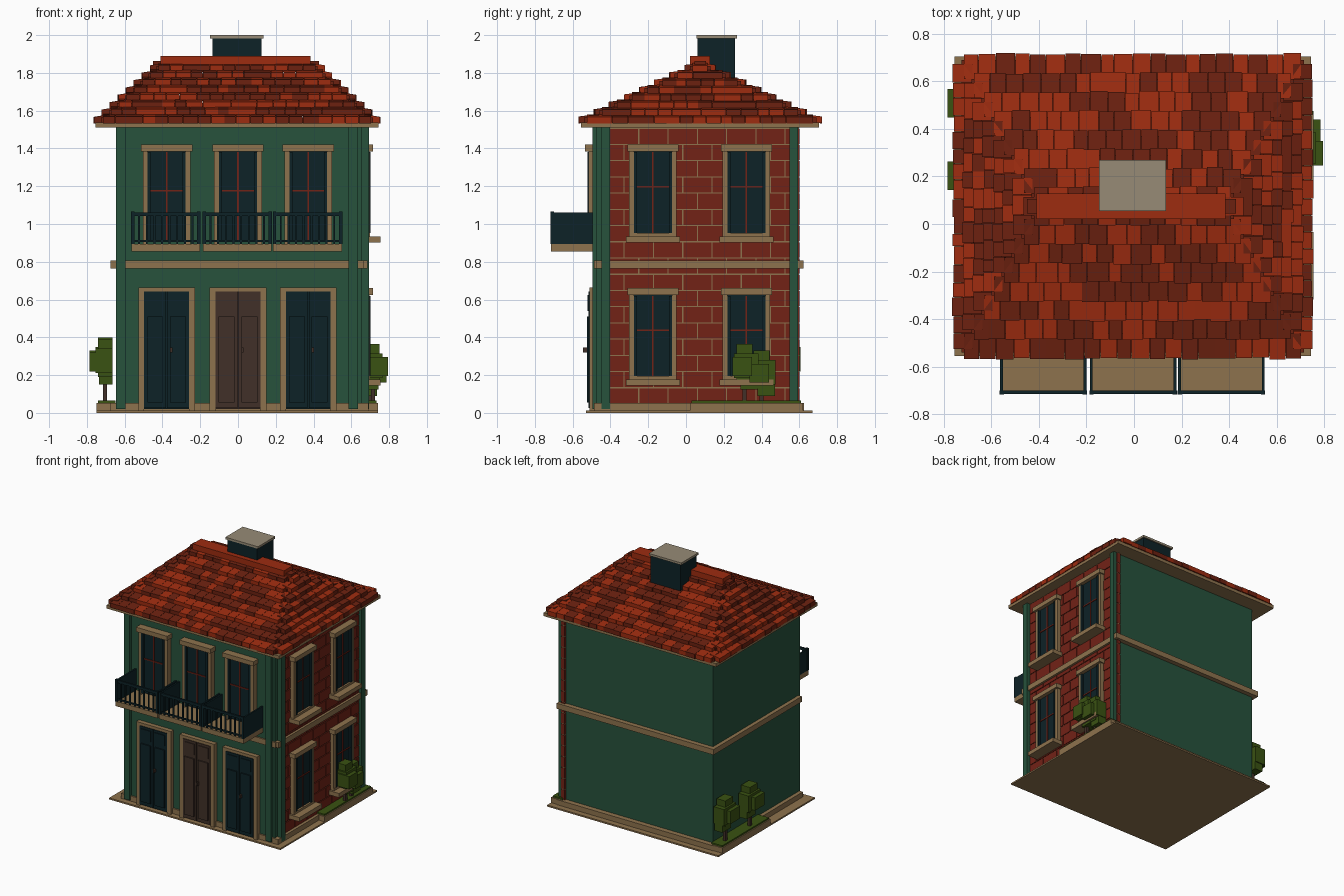
import bpy, bmesh, random

random.seed(4)
cube = bpy.data.objects.get("Cube")
if cube:
    bpy.data.objects.remove(cube, do_unlink=True)


def material(name, rgb):
    m = bpy.data.materials.new(name)
    m.use_nodes = True
    m.diffuse_color = (*rgb, 1)
    m.node_tree.nodes["Principled BSDF"].inputs["Base Color"].default_value = (*rgb, 1)
    return m


GREEN = material("wall green", (0.02, 0.085, 0.045))
STONE = material("tan stone", (0.27, 0.17, 0.075))
DARK = material("dark teal", (0.004, 0.016, 0.02))
BRIGHT = material("bright tile", (0.34, 0.025, 0.005))
DEEP = material("deep red tile", (0.15, 0.015, 0.005))
BRICK = material("brick red", (0.17, 0.016, 0.008))
BROWN = material("brown wood", (0.052, 0.03, 0.021))
LEAF = material("leaf green", (0.042, 0.085, 0.006))
CAP = material("pale grey stone", (0.31, 0.26, 0.18))


class Part:
    """Collects boxes into one named object."""

    def __init__(self, name, *mats):
        self.name, self.mats, self.bm = name, mats, bmesh.new()

    def box(self, x0, x1, y0, y1, z0, z1, mat=0, rise=None):
        geo = bmesh.ops.create_cube(self.bm, size=1)
        for v in geo["verts"]:
            px, py, pz = (c + 0.5 for c in v.co)
            lift = rise(px, py) if rise else 0
            v.co = (x0 + (x1 - x0) * px, y0 + (y1 - y0) * py, z0 + (z1 - z0) * pz + lift)
            for f in v.link_faces:
                f.material_index = mat
        return self

    def done(self):
        mesh = bpy.data.meshes.new(self.name)
        self.bm.to_mesh(mesh)
        self.bm.free()
        for m in self.mats:
            mesh.materials.append(m)
        obj = bpy.data.objects.new(self.name, mesh)
        bpy.context.collection.objects.link(obj)


XL, XR, YF, YB = -0.645, 0.655, -0.475, 0.585    # wall planes
EAVE = 1.51


def on_front(part, u0, u1, d0, d1, z0, z1, mat=0):
    part.box(u0, u1, YF - d1, YF - d0, z0, z1, mat)


def on_right(part, u0, u1, d0, d1, z0, z1, mat=0):
    part.box(XR + d0, XR + d1, u0, u1, z0, z1, mat)


# Ground, plinth, walls
Part("base_plate", STONE).box(-0.75, 0.74, -0.53, 0.67, 0, 0.012).done()
Part("plinth", STONE).box(-0.675, 0.69, -0.487, 0.625, 0.012, 0.052).done()
Part("walls", GREEN).box(XL, XR, YF, YB, 0.03, EAVE).done()

# Storey band, broken by the front corner pilasters
band = Part("storey_band", STONE)
band.box(-0.675, XL, YF, 0.622, 0.765, 0.808)
band.box(-0.675, 0.69, YB, 0.622, 0.765, 0.808)
band.box(XR, 0.685, YF, 0.622, 0.765, 0.808)
band.box(-0.6, 0.665, -0.486, YF, 0.765, 0.808)
band.done()

# Pilasters at the corners
pil = Part("pilasters", GREEN)
pil.box(XL, -0.595, -0.496, YF, 0.02, EAVE)
pil.box(0.585, 0.635, -0.496, YF, 0.02, EAVE)
pil.box(XR, 0.693, -0.447, -0.402, 0.02, EAVE)
pil.box(XR, 0.693, 0.548, 0.593, 0.02, EAVE)
pil.done()

# Brick side: mortar panel with raised bricks in running bond
bricks = Part("brick_side", STONE, BRICK)
Y0, Y1, ROWS, LONG, GAP = -0.402, 0.6, 17, 0.155, 0.006
bricks.box(XR - 0.02, XR + 0.006, Y0, Y1 - 0.002, 0.05, EAVE)
row_h = (EAVE - 0.05) / ROWS
for r in range(ROWS):
    z = 0.05 + r * row_h
    y = Y0 - (LONG / 2 if r % 2 else 0)
    while y < Y1:
        a, b = max(y, Y0), min(y + LONG, Y1)
        if b - a > 0.02:
            bricks.box(XR - 0.02, XR + 0.012, a, b - (GAP if b < Y1 else 0), z, z + row_h - GAP, 1)
        y += LONG
bricks.done()


def window(name, put, u, z0, z1, sill):
    """Framed window with glazing bars, header and optional sill."""
    p = Part(name, STONE, DARK, BRICK)
    for s in (-1, 1):
        a, b = sorted((u + s * 0.1, u + s * 0.126))
        put(p, a, b, 0, 0.042, z0 - 0.015, z1 + 0.01)
    put(p, u - 0.136, u + 0.136, 0, 0.06, z1 + 0.005, z1 + 0.04)
    put(p, u - 0.1, u + 0.1, 0, 0.03, z0, z1 + 0.006, 1)
    for s in (-1, 1):                                   # sash stiles
        put(p, u + s * 0.092 - 0.008, u + s * 0.092 + 0.008, 0, 0.046, z0, z1, 1)
    mid = z0 + (z1 - z0) * 0.57
    put(p, u - 0.084, u + 0.084, 0, 0.036, mid - 0.004, mid + 0.004, 2)
    put(p, u - 0.004, u + 0.004, 0, 0.036, z0, z1, 2)
    if sill:
        put(p, u - 0.142, u + 0.142, 0, 0.1, z0 - 0.05, z0 - 0.017)
        put(p, u - 0.126, u + 0.126, 0, 0.045, z0 - 0.017, z0)
    p.done()


def door(name, u, leaf):
    """Double door with raised panels and a handle."""
    p = Part(name, STONE, leaf, BROWN)
    for s in (-1, 1):
        a, b = sorted((u + s * 0.119, u + s * 0.15))
        on_front(p, a, b, 0, 0.035, 0.012, 0.665)
        a, b = sorted((u + s * 0.003, u + s * 0.119))
        on_front(p, a, b, 0, 0.04, 0.025, 0.643, 1)
        a, b = sorted((u + s * 0.018, u + s * 0.102))
        on_front(p, a, b, 0, 0.05, 0.055, 0.51, 1)
        on_front(p, a, b, 0, 0.046, 0.54, 0.625, 1)
    on_front(p, u - 0.119, u + 0.119, 0, 0.035, 0.643, 0.665)
    on_front(p, u - 0.119, u + 0.119, 0, 0.03, 0.02, 0.643, 1)
    on_front(p, u + 0.018, u + 0.03, 0.045, 0.07, 0.32, 0.345, 2)
    p.done()


# Front openings and balconies
for side, u in (("right", -0.378), ("middle", 0), ("left", 0.372)):
    door(side + "_door", u, BROWN if side == "middle" else DARK)
    window(side + "_balcony_window", on_front, u, 0.905, 1.38, False)
    c = u - 0.004
    b = Part(side + "_balcony", STONE, DARK)
    l, r, f = c - 0.182, c + 0.182, -0.715
    b.box(l, r, f, YF, 0.855, 0.893)
    for x in (l, r - 0.012):
        b.box(x, x + 0.012, f + 0.004, YF, 0.893, 1.06, 1)     # solid ends
    for x in (l - 0.002, r - 0.016):
        b.box(x, x + 0.018, f - 0.003, f + 0.015, 0.893, 1.066, 1)
    b.box(l, r, f, f + 0.014, 1.042, 1.062, 1)
    b.box(l, r, f + 0.002, f + 0.012, 0.905, 0.915, 1)
    for k in range(1, 9):
        x = l + (r - l) * k / 9
        b.box(x - 0.005, x + 0.005, f + 0.002, f + 0.012, 0.893, 1.045, 1)
    b.done()

# Side windows
for place, u in (("front", -0.175), ("back", 0.32)):
    window(place + "_upper_side_window", on_right, u, 0.952, 1.38, True)
    window(place + "_lower_side_window", on_right, u, 0.195, 0.62, True)

# Roof: eave board, stepped core, tile courses, ridge
CX, CY, HX, HY = -0.005, 0.075, 0.76, 0.645
Part("eave_board", STONE).box(CX - 0.75, CX + 0.75, CY - 0.63, CY + 0.63, EAVE, 1.537).done()
core = Part("roof_core", DEEP)
tiles = Part("roof_tiles", BRIGHT, DEEP)


def course(length, place):
    """Split a course into tiles of uneven width and colour."""
    n = max(1, round(2 * length / 0.072))
    cuts = [-length] + [-length + 2 * length * (k + random.uniform(-0.15, 0.15)) / n
                        for k in range(1, n)] + [length]
    for a, b in zip(cuts, cuts[1:]):
        place(a, b - 0.002, random.uniform(0, 0.008), random.choice((0, 1)))


for i in range(8):
    hx, hy, z = HX - 0.042 * i, HY - 0.08 * i, 1.533 + 0.039 * i
    core.box(CX - hx + 0.04, CX + hx - 0.04, CY - hy + 0.03, CY + hy - 0.03, z, z + 0.03)
    for s in (-1, 1):
        def long_tile(a, b, j, m):
            y0, y1 = sorted((CY + s * (hy - j), CY + s * (hy - 0.11)))
            tiles.box(CX + a, CX + b, y0, y1, z, z + 0.036, m,
                      lambda px, py: 0.014 * (py if s < 0 else 1 - py))

        def end_tile(a, b, j, m):
            x0, x1 = sorted((CX + s * (hx - j), CX + s * (hx - 0.085)))
            tiles.box(x0, x1, CY + a, CY + b, z - 0.002, z + 0.034, m,
                      lambda px, py: 0.014 * (px if s < 0 else 1 - px))

        course(hx - 0.05, long_tile)
        course(max(hy - 0.045, 0.04), end_tile)
core.done()
tiles.done()
ridge = Part("ridge_cap", BRIGHT, DEEP)
ridge.box(-0.41, 0.385, 0.022, 0.128, 1.83, 1.89)
for x in (-0.45, 0.385):
    ridge.box(x, x + 0.045, 0.045, 0.105, 1.82, 1.862, 1)
ridge.done()

# Chimney
Part("chimney", DARK).box(-0.135, 0.125, 0.06, 0.26, 1.7, 1.985).done()
Part("chimney_cap", CAP).box(-0.148, 0.135, 0.055, 0.27, 1.983, 2).done()

# Garden beds and blocky trees on both sides
for side, s, edge in (("left", 1, 0.74), ("right", -1, 0.75)):
    x0, x1 = sorted((s * 0.64, s * edge))
    bed = Part(side + "_garden_bed", STONE, LEAF)
    bed.box(x0, x1, 0.02, 0.62, 0.012, 0.053)
    bed.box(x0 + 0.008, x1 - 0.008, 0.03, 0.61, 0.05, 0.065, 1).done()


def tree(name, s, y, x, top, w):
    """Trunk with overlapping leaf blocks."""
    t = Part(name, BROWN, LEAF)
    t.box(s * x - 0.011, s * x + 0.011, y - 0.011, y + 0.011, 0.05, top - 0.15)
    inner = s * 0.665
    for out, dy, half, z0, z1 in ((0.035, 0, w * 0.65, 0.2, 0), (0.05, 0.01, w, 0.18, 0.05),
                                  (0.08, -0.012, w * 0.8, 0.17, 0.07), (0.03, 0.025, w * 0.7, 0.24, 0.1)):
        a, b = sorted((inner, s * (x + out)))
        t.box(a, b, y + dy - half, y + dy + half, top - z0, top - z1, 1)
    t.done()


tree("right_back_tree", -1, 0.52, 0.705, 0.4, 0.075)
tree("right_front_tree", -1, 0.215, 0.705, 0.39, 0.075)
tree("left_front_tree", 1, 0.31, 0.715, 0.365, 0.065)
tree("left_back_tree", 1, 0.4, 0.705, 0.33, 0.065)
